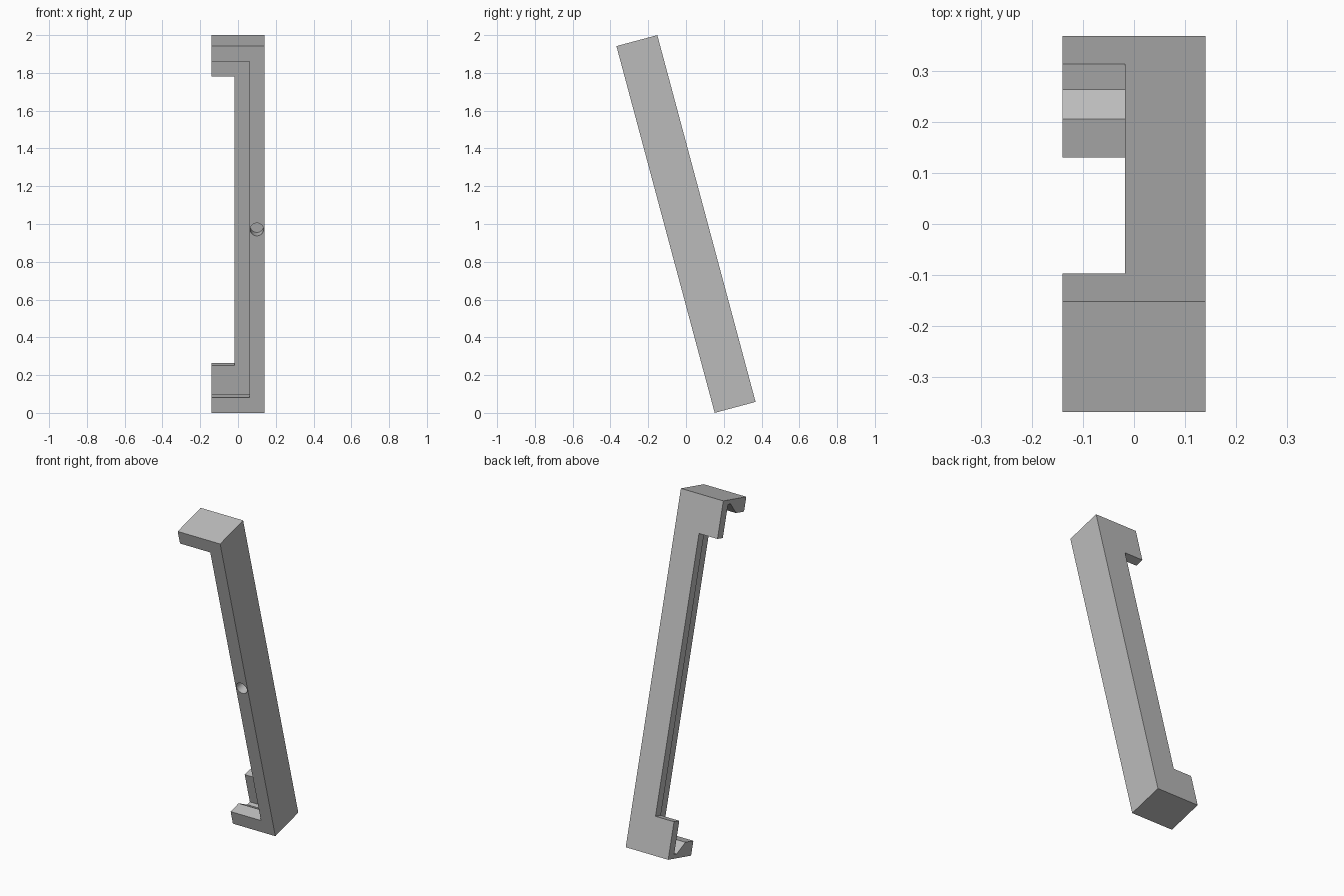
import bpy
import bmesh
from math import radians
from mathutils import Matrix

default = bpy.data.objects.get("Cube")
if default:
    bpy.data.objects.remove(default, do_unlink=True)

HALF_X = 0.14      # half width
DEPTH = 0.224      # front to back
LENGTH = 2.01      # along the leaning axis
TILT = radians(15)

grey = bpy.data.materials.new("plain grey")
grey.use_nodes = True
colour = (0.5, 0.5, 0.5, 1)
grey.diffuse_color = colour
grey.node_tree.nodes["Principled BSDF"].inputs["Base Color"].default_value = colour

# Leaning frame: y runs front to back, z runs up the bar, origin at its centre
PLACE = (Matrix.Translation((0, 0, 1)) @ Matrix.Rotation(TILT, 4, "X")
         @ Matrix.Translation((0, -DEPTH / 2, -LENGTH / 2)))


def add_object(name, bm):
    bmesh.ops.recalc_face_normals(bm, faces=bm.faces)
    mesh = bpy.data.meshes.new(name)
    bm.to_mesh(mesh)
    bm.free()
    mesh.materials.append(grey)
    obj = bpy.data.objects.new(name, mesh)
    bpy.context.collection.objects.link(obj)
    obj.matrix_world = PLACE
    return obj


def extrude_profile(name, points, x0, x1):
    """Extrude a (depth, height) profile sideways from x0 to x1."""
    bm = bmesh.new()
    face = bm.faces.new([bm.verts.new((x0, y, z)) for y, z in points])
    made = bmesh.ops.extrude_face_region(bm, geom=[face])["geom"]
    verts = [g for g in made if isinstance(g, bmesh.types.BMVert)]
    bmesh.ops.translate(bm, verts=verts, vec=(x1 - x0, 0, 0))
    return add_object(name, bm)


def rectangle(y0, y1, z0, z1):
    return [(y0, z0), (y1, z0), (y1, z1), (y0, z1)]


# Solid bar
bracket = extrude_profile("bracket_bar", rectangle(0, DEPTH, 0, LENGTH),
                          -HALF_X, HALF_X)

# Front channel with an undercut behind the lip at both ends
half = [(-0.05, 0.083), (0.078, 0.083), (0.146, 0.025), (0.172, 0.025)]
channel = half + [(y, LENGTH - z) for y, z in reversed(half)]
cutters = [extrude_profile("channel_cutter", channel, -0.3, 0.06)]

# Opening in the side of the back plate, leaving a tab at each end
cutters.append(extrude_profile(
    "window_cutter", rectangle(0.12, 0.3, 0.213, LENGTH - 0.213), -0.3, -0.018))

# Blind screw hole in the middle of the front strip
bm = bmesh.new()
bmesh.ops.create_cone(
    bm, cap_ends=True, segments=32, radius1=0.035, radius2=0.035, depth=0.14,
    matrix=Matrix.Translation((0.1, 0, LENGTH / 2)) @ Matrix.Rotation(radians(90), 4, "X"))
cutters.append(add_object("hole_cutter", bm))

# Cut the bar, then drop the cutters
bpy.ops.object.select_all(action="DESELECT")
bpy.context.view_layer.objects.active = bracket
bracket.select_set(True)
for cutter in cutters:
    cutter.hide_render = True
    mod = bracket.modifiers.new(cutter.name, "BOOLEAN")
    mod.operation = "DIFFERENCE"
    mod.solver = "EXACT"
    mod.object = cutter
    bpy.ops.object.modifier_apply(modifier=mod.name)
    bpy.data.objects.remove(cutter, do_unlink=True)

bpy.ops.object.shade_smooth_by_angle(angle=radians(30))
